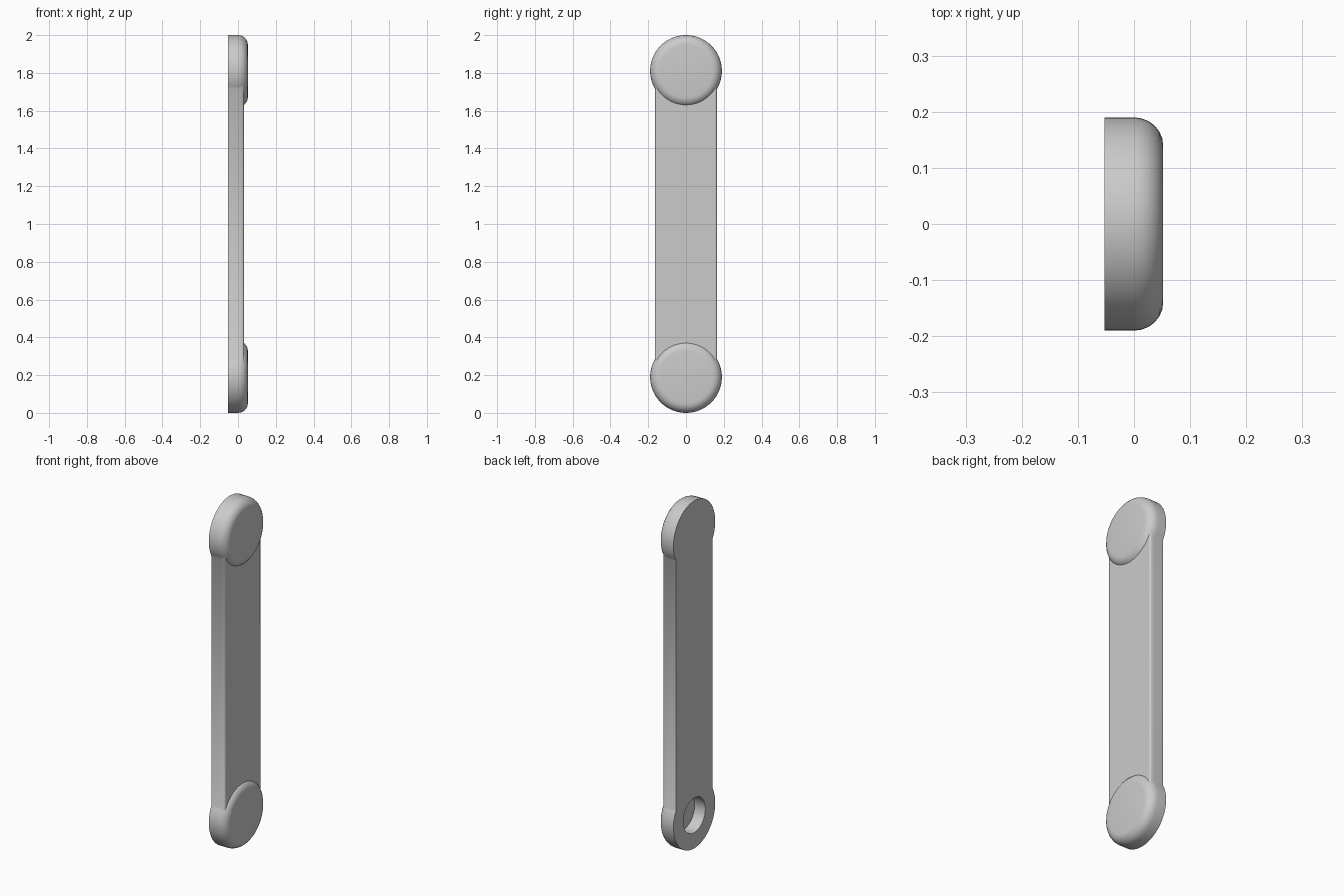
import bpy, bmesh, math
from mathutils import Matrix, Vector

if "Cube" in bpy.data.objects:
    bpy.data.objects.remove(bpy.data.objects["Cube"], do_unlink=True)

BACK, FRONT, BAR_FRONT = -0.053, 0.052, 0.031
RADIUS, LOW, HIGH = 0.19, 0.19, 1.81
HOLE_RADIUS, HOLE_FLOOR = 0.1, 0.015

grey = bpy.data.materials.new("plain grey")
grey.use_nodes = True
grey.diffuse_color = (0.6, 0.6, 0.6, 1)
grey.node_tree.nodes["Principled BSDF"].inputs["Base Color"].default_value = (0.6, 0.6, 0.6, 1)


def make_object(name, bm):
    bmesh.ops.recalc_face_normals(bm, faces=bm.faces)
    mesh = bpy.data.meshes.new(name)
    bm.to_mesh(mesh)
    bm.free()
    mesh.materials.append(grey)
    obj = bpy.data.objects.new(name, mesh)
    bpy.context.collection.objects.link(obj)
    return obj


def turned(name, profile, z, sides=56):
    """Solid disc turned around the x axis from (x, radius) rings."""
    bm = bmesh.new()
    rings = []
    for x, r in profile:
        angles = [math.tau * i / sides for i in range(sides)]
        rings.append([bm.verts.new((x, r * math.cos(a), z + r * math.sin(a))) for a in angles])
    for a, b in zip(rings, rings[1:]):
        for i in range(sides):
            j = (i + 1) % sides
            bm.faces.new((a[i], a[j], b[j], b[i]))
    bm.faces.new(rings[0])
    bm.faces.new(rings[-1])
    return make_object(name, bm)


def combine(target, tool, operation):
    tool.hide_render = True
    mod = target.modifiers.new(operation.title(), 'BOOLEAN')
    mod.object, mod.operation, mod.solver = tool, operation, 'EXACT'
    bpy.context.view_layer.objects.active = target
    bpy.ops.object.modifier_apply(modifier=mod.name)
    bpy.data.objects.remove(tool, do_unlink=True)


# Flat bar with softened long front edges
bm = bmesh.new()
size = Vector((BAR_FRONT - BACK, 0.33, HIGH - LOW))
centre = Vector(((BAR_FRONT + BACK) / 2, 0, (HIGH + LOW) / 2))
bmesh.ops.create_cube(bm, size=1, matrix=Matrix.Translation(centre) @ Matrix.Diagonal(size).to_4x4())
long_edges = [e for e in bm.edges if all(v.co.x > 0 for v in e.verts)
              and abs(e.verts[0].co.z - e.verts[1].co.z) > 1]
bmesh.ops.bevel(bm, geom=long_edges, offset=0.009, segments=3, affect='EDGES', profile=0.5)
link = make_object("link_arm", bm)

# Round end caps with a rounded front rim
rim = [(0.052 * math.sin(a), 0.14 + 0.05 * math.cos(a))
       for a in [math.pi / 2 * i / 6 for i in range(7)]]
for name, z in (("upper_cap", HIGH), ("lower_cap", LOW)):
    combine(link, turned(name, [(BACK, RADIUS)] + rim, z), 'UNION')

# Blind round socket in the back of the lower cap
socket = turned("socket_cutter", [(BACK - 0.05, HOLE_RADIUS), (HOLE_FLOOR, HOLE_RADIUS)], LOW)
combine(link, socket, 'DIFFERENCE')

bpy.ops.object.select_all(action='DESELECT')
link.select_set(True)
bpy.context.view_layer.objects.active = link
bpy.ops.object.shade_smooth_by_angle(angle=math.radians(35))
